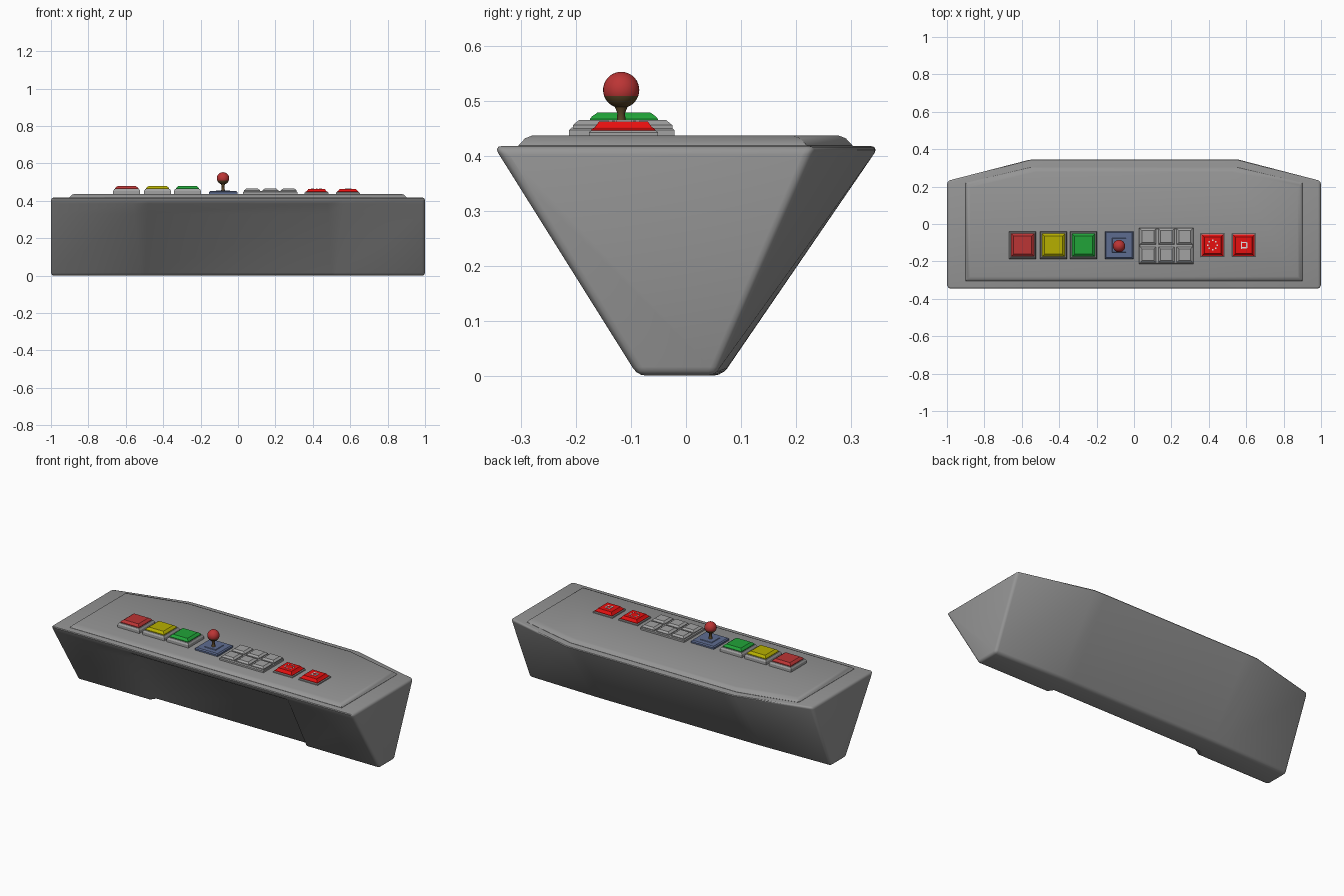
import bpy, bmesh, math
from mathutils import Vector

if "Cube" in bpy.data.objects:
    bpy.data.objects.remove(bpy.data.objects["Cube"])


def mat(name, r, g, b):
    m = bpy.data.materials.new(name)
    m.diffuse_color = (r, g, b, 1)
    m.use_nodes = True
    m.node_tree.nodes["Principled BSDF"].inputs["Base Color"].default_value = m.diffuse_color
    return m


BODY = mat("body grey", .30, .30, .30)
KEY = mat("key grey", .36, .36, .36)
DULL = mat("dull red", .50, .035, .035)
YELLOW = mat("yellow", .47, .43, .0)
GREEN = mat("green", .015, .37, .04)
BLUE = mat("slate blue", .11, .15, .28)
RED = mat("bright red", .80, .005, .005)
BROWN = mat("dark brown", .10, .06, .02)
WHITE = mat("white", .8, .75, .75)


def finish(name, bm, *mats, angle=35):
    bmesh.ops.recalc_face_normals(bm, faces=bm.faces)
    me = bpy.data.meshes.new(name)
    bm.to_mesh(me)
    bm.free()
    for m in mats:
        me.materials.append(m)
    ob = bpy.data.objects.new(name, me)
    bpy.context.collection.objects.link(ob)
    bpy.ops.object.select_all(action='DESELECT')
    ob.select_set(True)
    bpy.context.view_layer.objects.active = ob
    bpy.ops.object.shade_smooth_by_angle(angle=math.radians(angle))
    return ob


def loft(bm, rings):
    """Skin closed rings of points and cap both ends."""
    vs = [[bm.verts.new(p) for p in r] for r in rings]
    for a, b in zip(vs, vs[1:]):
        n = len(a)
        for i in range(n):
            bm.faces.new((a[i], a[(i + 1) % n], b[(i + 1) % n], b[i]))
    bm.faces.new(vs[0])
    bm.faces.new(vs[-1])


def block(name, m, x, y, levels):
    """Stacked rectangles: (half x, half y, z) for each level."""
    bm = bmesh.new()
    loft(bm, [[(x + sx * hx, y + sy * hy, z) for sx, sy in
               ((-1, -1), (1, -1), (1, 1), (-1, 1))] for hx, hy, z in levels])
    return finish(name, bm, m, angle=20)


# Console body: cross-sections along x, with a recess in the sloping front
TOP = .418


def front_y(z):
    return -.088 - .262 * z / TOP


def section(x, depth, back_top, back_low, skew):
    s = 1 if x > 0 else -1
    pts = []
    for z, d in ((0, .03), (.33, .05), (.385, 0), (TOP, 0)):
        xx = x + s * skew * (1 - min(z / .385, 1))
        pts.append((xx, front_y(z) + d * depth, z))
    return pts + [(x, back_top, TOP), (x, back_low, 0)]


half = [(.48, 1, .352, .066, .02), (.56, 0, .350, .066, -.04), (1, 0, .235, .055, 0)]
secs = [section(-h[0], *h[1:]) for h in reversed(half)] + [section(h[0], *h[1:]) for h in half]
bm = bmesh.new()
loft(bm, secs)
bmesh.ops.recalc_face_normals(bm, faces=bm.faces)


def on_rim(e):
    a, b = (v.co for v in e.verts)
    at_end = abs(a.x) > .99 and abs(b.x) > .99 and a.x * b.x > 0
    return at_end or (a.z == b.z and (a.z < .01 or a.z > .41)
                      and e.calc_face_angle(0) > math.radians(40))


bmesh.ops.bevel(bm, geom=[e for e in bm.edges if on_rim(e)], offset=.016,
                segments=3, profile=.5, affect='EDGES', clamp_overlap=True)
finish("console_body", bm, BODY, angle=40)

# Raised top panel
outline = [(-.9, -.305), (.9, -.305), (.9, .22), (.55, .303), (-.55, .303), (-.9, .22)]


def inset(d, z):
    return [(x - math.copysign(d, x), y - math.copysign(d, y), z) for x, y in outline]


bm = bmesh.new()
loft(bm, [inset(0, .41), inset(0, .419), inset(.012, .432), inset(.025, .437)])
finish("top_panel", bm, BODY, angle=40)

Y = -.113
# Three large coloured buttons on grey bases
for x, m, n in ((-.595, DULL, "red"), (-.43, YELLOW, "yellow"), (-.27, GREEN, "green")):
    block(n + "_button_base", KEY, x, Y,
          [(.072, .073, .43), (.072, .073, .453), (.066, .067, .463)])
    block(n + "_button", m, x, Y,
          [(.062, .062, .455), (.062, .062, .467), (.058, .058, .472), (.048, .048, .479)])

# Joystick: plate, shaft and two-tone ball
block("joystick_plate", BLUE, -.08, Y, [(.076, .073, .43), (.076, .073, .446), (.07, .067, .452)])
block("joystick_collar", BLUE, -.08, Y, [(.04, .04, .45), (.036, .036, .455)])
bm = bmesh.new()
N = 20
profile = [(.014, .45), (.008, .462), (.007, .478), (.012, .49), (.016, .496)]
loft(bm, [[(-.08 + r * math.cos(2 * math.pi * i / N), -.118 + r * math.sin(2 * math.pi * i / N), z)
           for i in range(N)] for r, z in profile])
finish("joystick_shaft", bm, BROWN)
bm = bmesh.new()
bmesh.ops.create_uvsphere(bm, u_segments=28, v_segments=18, radius=.033)
bmesh.ops.translate(bm, verts=bm.verts, vec=Vector((-.08, -.118, .52)))
for f in bm.faces:
    f.material_index = int(f.calc_center_median().z < .511)
finish("joystick_ball", bm, DULL, BROWN)

# Six-key pad
block("keypad_base", KEY, .172, -.117, [(.145, .096, .43), (.145, .096, .447), (.14, .091, .452)])
for i in range(3):
    for j in range(2):
        block("pad_key", KEY, .075 + i * .098, -.067 - j * .097,
              [(.043, .042, .448), (.043, .042, .456), (.031, .031, .465)])

# Two bright red buttons with small white plain marks
for x in (.42, .587):
    block("red_key_base", KEY, x, Y - .001, [(.064, .063, .43), (.064, .063, .443), (.06, .059, .446)])
    block("red_key", RED, x, Y - .001,
          [(.058, .058, .444), (.058, .058, .449), (.052, .052, .452), (.044, .044, .463)])
for i in range(8):
    a = i * math.pi / 4
    block("white_dot", WHITE, .42 + .025 * math.cos(a), Y + .025 * math.sin(a),
          [(.004, .004, .462), (.004, .004, .465)])
for dx, dy, hx, hy in ((-.012, 0, .003, .02), (.016, 0, .003, .014),
                       (.002, .014, .014, .003), (.002, -.014, .014, .003)):
    block("white_bar", WHITE, .587 + dx, Y + dy, [(hx, hy, .462), (hx, hy, .465)])
